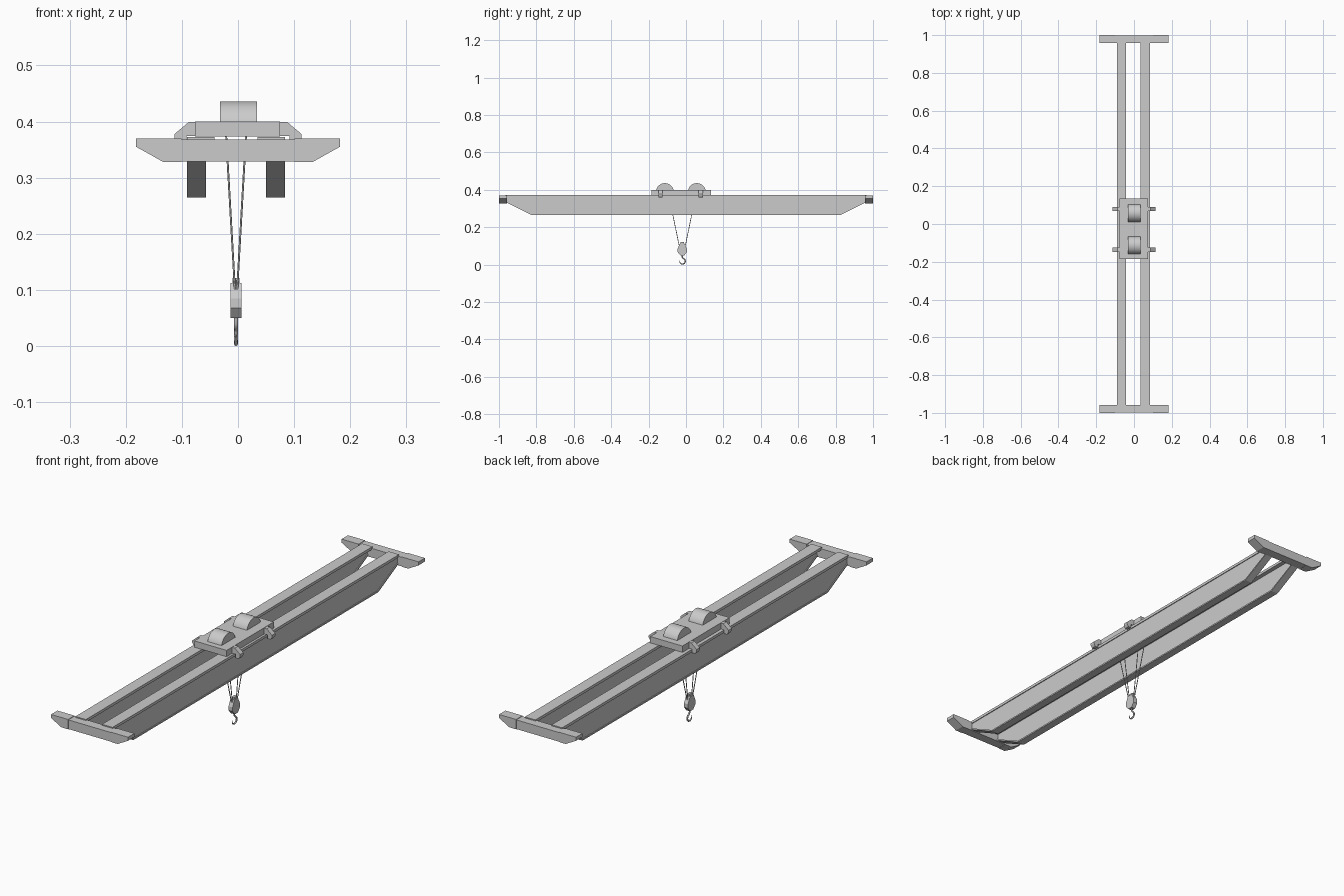
import bpy, bmesh, math
from mathutils import Vector

if "Cube" in bpy.data.objects:
    bpy.data.objects.remove(bpy.data.objects["Cube"])

CX = -0.0035   # centre line of girders and hook


def prism(name, prof, axis, a, b, smooth=False):
    """Extrude a 2D profile along x (profile y,z) or y (profile x,z)."""
    bm = bmesh.new()
    def place(p, t):
        return (t, p[0], p[1]) if axis == 'x' else (p[0], t, p[1])
    va = [bm.verts.new(place(p, a)) for p in prof]
    vb = [bm.verts.new(place(p, b)) for p in prof]
    bm.faces.new(va)
    bm.faces.new(vb[::-1])
    n = len(prof)
    for i in range(n):
        j = (i + 1) % n
        bm.faces.new((va[i], vb[i], vb[j], va[j]))
    bmesh.ops.recalc_face_normals(bm, faces=bm.faces)
    me = bpy.data.meshes.new(name)
    bm.to_mesh(me)
    bm.free()
    ob = bpy.data.objects.new(name, me)
    bpy.context.collection.objects.link(ob)
    if smooth:
        bpy.ops.object.select_all(action='DESELECT')
        ob.select_set(True)
        bpy.context.view_layer.objects.active = ob
        bpy.ops.object.shade_smooth_by_angle(angle=math.radians(35))
    return ob


def box(name, x0, x1, y0, y1, z0, z1):
    return prism(name, [(x0, z0), (x1, z0), (x1, z1), (x0, z1)], 'y', y0, y1)


def tube(name, pts, radius, radii=None):
    cu = bpy.data.curves.new(name, 'CURVE')
    cu.dimensions = '3D'
    cu.bevel_depth = radius
    cu.bevel_resolution = 2
    cu.use_fill_caps = True
    sp = cu.splines.new('POLY')
    sp.points.add(len(pts) - 1)
    for i, p in enumerate(pts):
        sp.points[i].co = (*p, 1)
        sp.points[i].radius = radii[i] if radii else 1
    ob = bpy.data.objects.new(name, cu)
    bpy.context.collection.objects.link(ob)
    return ob


def arc(cy, cz, r, a0, a1, n):
    return [(cy + r * math.cos(math.radians(a0 + (a1 - a0) * i / n)),
             cz + r * math.sin(math.radians(a0 + (a1 - a0) * i / n))) for i in range(n + 1)]


# Bridge girders: top flange, web and bottom flange that rises at both ends
web = [(-0.96, 0.365), (-0.96, 0.337), (-0.825, 0.268), (0.825, 0.268), (0.96, 0.337), (0.96, 0.365)]
low = [(-0.96, 0.333), (-0.825, 0.265), (0.825, 0.265), (0.96, 0.333),
       (0.96, 0.339), (0.824, 0.271), (-0.824, 0.271), (-0.96, 0.339)]
for s, side in ((-1, "left"), (1, "right")):
    def sx(d):
        return CX + s * d
    box("girder_top_" + side, *sorted((sx(0.038), sx(0.0875))), -0.965, 0.965, 0.361, 0.3725)
    prism("girder_web_" + side, web, 'x', sx(0.057), sx(0.084))
    prism("girder_bottom_" + side, low, 'x', sx(0.0535), sx(0.0875))

# End carriages with tapered tips
for s, side in ((-1, "front"), (1, "back")):
    ya, yb = sorted((s * 0.957, s * 1.0))
    box("end_beam_" + side, -0.101, 0.101, ya + 0.001, yb - 0.001, 0.329, 0.368)
    for t, lr in ((-1, "left"), (1, "right")):
        prism(f"end_tip_{side}_{lr}",
              [(t * 0.101, 0.37), (t * 0.1815, 0.37), (t * 0.1815, 0.355),
               (t * 0.133, 0.328), (t * 0.101, 0.328)], 'y', ya, yb)

# Trolley deck
box("trolley_deck", -0.077, 0.075, -0.184, 0.134, 0.373, 0.40)

# Wheel brackets reaching over the girder edges
for y, fb in ((-0.136, "front"), (0.079, "back")):
    for t, lr in ((-1, "left"), (1, "right")):
        prism(f"trolley_bracket_{fb}_{lr}",
              [(t * 0.06, 0.399), (t * 0.088, 0.399), (t * 0.113, 0.378), (t * 0.113, 0.369),
               (t * 0.106, 0.358), (t * 0.092, 0.358), (t * 0.092, 0.374), (t * 0.06, 0.374)],
              'y', y - 0.011, y + 0.011)

# Hoist drum covers and ropes
for y, fb in ((-0.113, "front"), (0.058, "back")):
    prism("drum_cover_" + fb, arc(y, 0.388, 0.048, 0, 180, 24), 'x', -0.032, 0.034, True)
for s, fb in ((-1, "front"), (1, "back")):
    for t, lr in ((-1, "left"), (1, "right")):
        tube(f"rope_{fb}_{lr}",
             [(CX + t * 0.0185, -0.02 + s * 0.076, 0.39),
              (CX + t * 0.002, -0.02 + s * 0.016, 0.10)], 0.0018)

# Hook block: cheeks with a tapered body and a top lug
body = [(-0.009, 0.05), (-0.03, 0.05), (-0.045, 0.068), (-0.045, 0.085), (-0.033, 0.112),
        (-0.009, 0.112), (0.005, 0.085), (0.005, 0.068)]
prism("hook_block", body, 'x', CX - 0.0095, CX + 0.0095)
box("hook_block_lug", CX - 0.006, CX + 0.006, -0.030, -0.010, 0.11, 0.121)

# Hook: shank, bowl and rising tip
path = [(-0.02, 0.055), (-0.02, 0.040)] + arc(-0.019, 0.0185, 0.0150, 70, -195, 18)
rad = [1.0] * 14 + [1.0 - 0.1 * i for i in range(1, 8)]
tube("hook", [(CX, y, z) for y, z in path], 0.0035, rad)
